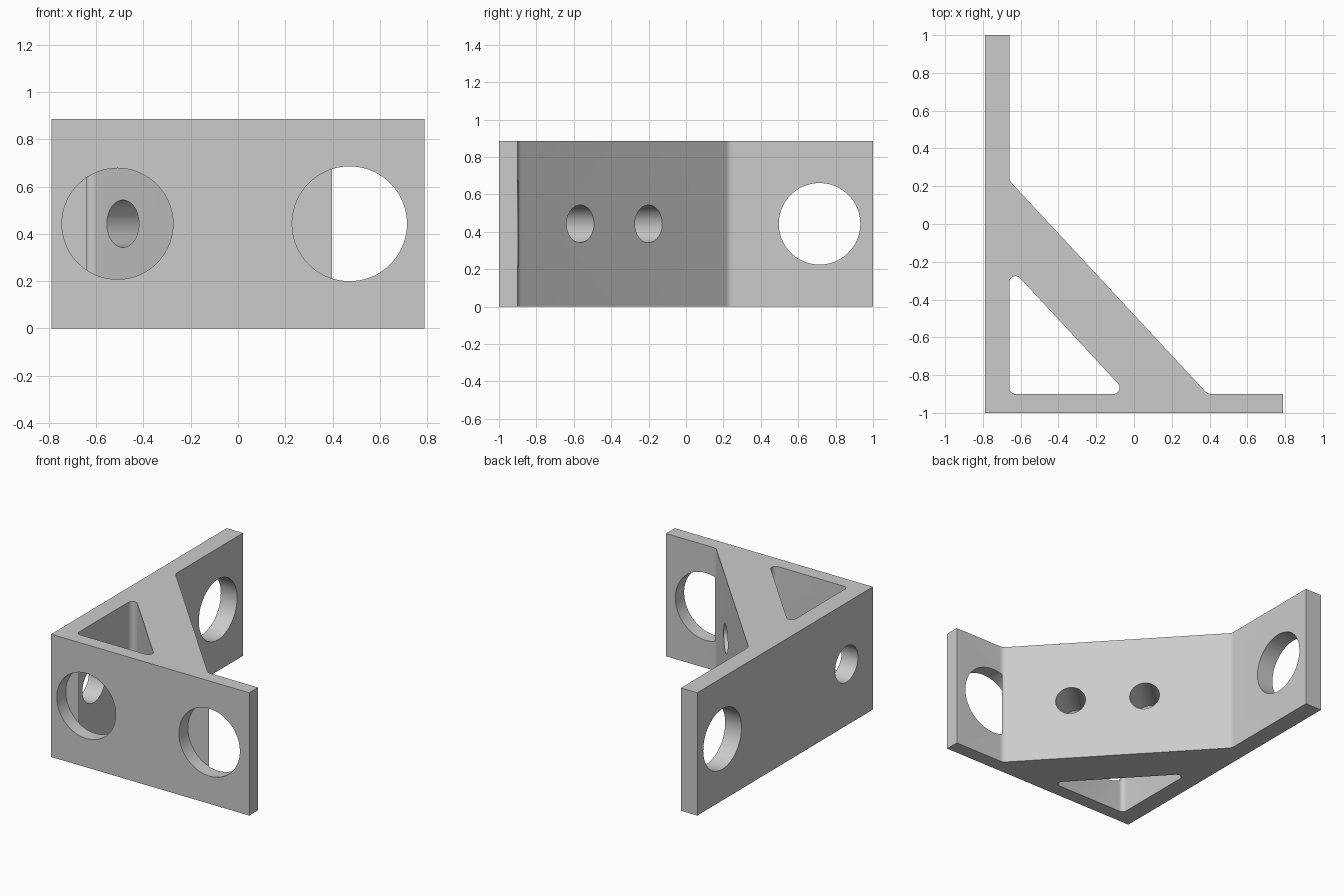
import bpy, bmesh, math
from mathutils import Vector

if "Cube" in bpy.data.objects:
    bpy.data.objects.remove(bpy.data.objects["Cube"], do_unlink=True)

HEIGHT = 0.885
MID = HEIGHT / 2
WALL_X = -0.66      # inner face of the side plate
PLATE_Y = -0.9      # inner face of the front plate

grey = bpy.data.materials.new("plain grey")
grey.use_nodes = True
grey.diffuse_color = (0.6, 0.6, 0.6, 1)
grey.node_tree.nodes["Principled BSDF"].inputs["Base Color"].default_value = (0.6, 0.6, 0.6, 1)


def rounded(corners, steps=10):
    """Outline from (x, y, radius) corners, with an arc at each rounded one."""
    out = []
    for i, (x, y, r) in enumerate(corners):
        p = Vector((x, y))
        if r == 0:
            out.append(p)
            continue
        a = (Vector(corners[i - 1][:2]) - p).normalized()
        b = (Vector(corners[(i + 1) % len(corners)][:2]) - p).normalized()
        half = a.angle(b) / 2
        centre = p + (a + b).normalized() * r / math.sin(half)
        start = p + a * r / math.tan(half) - centre
        end = p + b * r / math.tan(half) - centre
        sweep = start.angle(end)
        for k in range(steps + 1):
            t = k / steps
            out.append(centre + (start * math.sin((1 - t) * sweep)
                                 + end * math.sin(t * sweep)) / math.sin(sweep))
    return out


def prism(name, outline, z0, z1):
    bm = bmesh.new()
    face = bm.faces.new([bm.verts.new((p.x, p.y, z0)) for p in outline])
    top = bmesh.ops.extrude_face_region(bm, geom=[face])
    bmesh.ops.translate(bm, vec=(0, 0, z1 - z0),
                        verts=[v for v in top["geom"] if isinstance(v, bmesh.types.BMVert)])
    bmesh.ops.recalc_face_normals(bm, faces=bm.faces)
    mesh = bpy.data.meshes.new(name)
    bm.to_mesh(mesh)
    bm.free()
    mesh.materials.append(grey)
    obj = bpy.data.objects.new(name, mesh)
    bpy.context.collection.objects.link(obj)
    return obj


def drill(name, start, end, radius):
    """Cylindrical cutter running between two points."""
    start, end = Vector(start), Vector(end)
    axis = end - start
    bpy.ops.mesh.primitive_cylinder_add(vertices=72, radius=radius, depth=axis.length,
                                        location=(start + end) / 2,
                                        rotation=axis.to_track_quat("Z", "Y").to_euler())
    obj = bpy.context.object
    obj.name = name
    obj.data.materials.append(grey)
    return obj


# Bracket body: side plate, front plate and diagonal brace in one profile
bracket = prism("corner_bracket", rounded([
    (-0.79, -1, 0), (0.79, -1, 0), (0.79, PLATE_Y, 0), (0.39, PLATE_Y, 0.05),
    (WALL_X, 0.23, 0.05), (WALL_X, 1, 0), (-0.79, 1, 0)]), 0, HEIGHT)

# Triangular pocket between the plates and the brace
cutters = [prism("pocket_cutter", rounded([
    (WALL_X, PLATE_Y, 0.033), (-0.033, PLATE_Y, 0.033), (WALL_X, -0.225, 0.033)]),
    -0.1, HEIGHT + 0.1)]

# Two large holes in the front plate
for x, r in ((-0.51, 0.235), (0.472, 0.243)):
    cutters.append(drill("front_hole_cutter", (x, -1.1, MID), (x, PLATE_Y + 0.002, MID), r))

# Two holes in the side plate
for y, r in ((0.714, 0.218), (-0.70, 0.13)):
    cutters.append(drill("side_hole_cutter", (-0.9, y, MID), (WALL_X + 0.03, y, MID), r))

# Two bolt holes square to the brace
normal = Vector((1.13, 1.05, 0)).normalized()
for x, y in ((0.079, -0.565), (-0.26, -0.2)):
    p = Vector((x, y, MID))
    cutters.append(drill("brace_hole_cutter", p + normal * 0.1, p - normal * 0.34, 0.1))

# Cut everything, then drop the cutters
bpy.ops.object.select_all(action="DESELECT")
bpy.context.view_layer.objects.active = bracket
bracket.select_set(True)
for cutter in cutters:
    cutter.hide_render = True
    mod = bracket.modifiers.new("cut", "BOOLEAN")
    mod.operation = "DIFFERENCE"
    mod.solver = "EXACT"
    mod.object = cutter
    bpy.ops.object.modifier_apply(modifier=mod.name)
    bpy.data.objects.remove(cutter, do_unlink=True)

bpy.ops.object.shade_smooth_by_angle(angle=math.radians(30))
